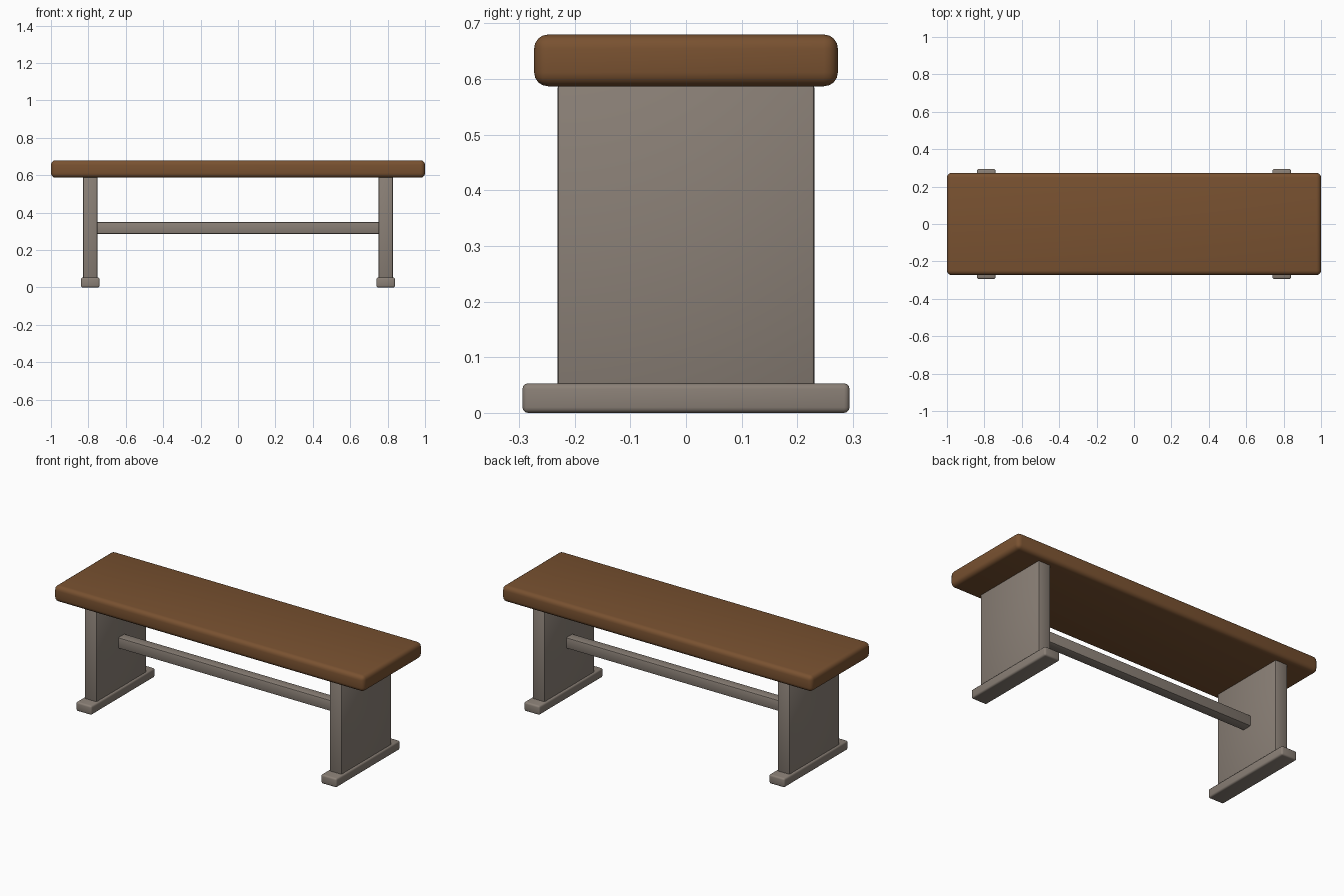
import bpy
import math

cube = bpy.data.objects.get("Cube")
if cube:
    bpy.data.objects.remove(cube, do_unlink=True)


def make_material(name, color):
    mat = bpy.data.materials.new(name)
    mat.use_nodes = True
    mat.diffuse_color = color
    mat.node_tree.nodes["Principled BSDF"].inputs["Base Color"].default_value = color
    return mat


def rounded_box(name, low, high, radius, segments, mat):
    """Box between two corners with softly rounded edges."""
    size = [b - a for a, b in zip(low, high)]
    centre = [(a + b) / 2 for a, b in zip(low, high)]
    bpy.ops.mesh.primitive_cube_add(size=1, location=centre)
    obj = bpy.context.object
    obj.name = name
    obj.scale = size
    bpy.ops.object.transform_apply(location=False, rotation=False, scale=True)
    obj.data.materials.append(mat)
    bevel = obj.modifiers.new("rounded_edges", "BEVEL")
    bevel.width = radius
    bevel.segments = segments
    bpy.ops.object.modifier_apply(modifier=bevel.name)
    bpy.ops.object.shade_smooth_by_angle(angle=math.radians(35))
    return obj


wood = make_material("brown_wood", (0.19, 0.083, 0.03, 1))
frame = make_material("grey_taupe", (0.255, 0.215, 0.182, 1))

# Thick seat plank
rounded_box("seat", (-1, -0.273, 0.587), (1, 0.273, 0.68), 0.025, 4, wood)

# Panel legs standing on wider feet
for side, x in (("right", -0.79), ("left", 0.79)):
    rounded_box(side + "_leg", (x - 0.039, -0.231, 0.04), (x + 0.039, 0.231, 0.59),
                0.006, 2, frame)
    rounded_box(side + "_foot", (x - 0.05, -0.294, 0), (x + 0.05, 0.294, 0.053),
                0.01, 3, frame)

# Stretcher bar joining the legs
rounded_box("stretcher", (-0.77, -0.03, 0.287), (0.77, 0.03, 0.35), 0.006, 2, frame)
